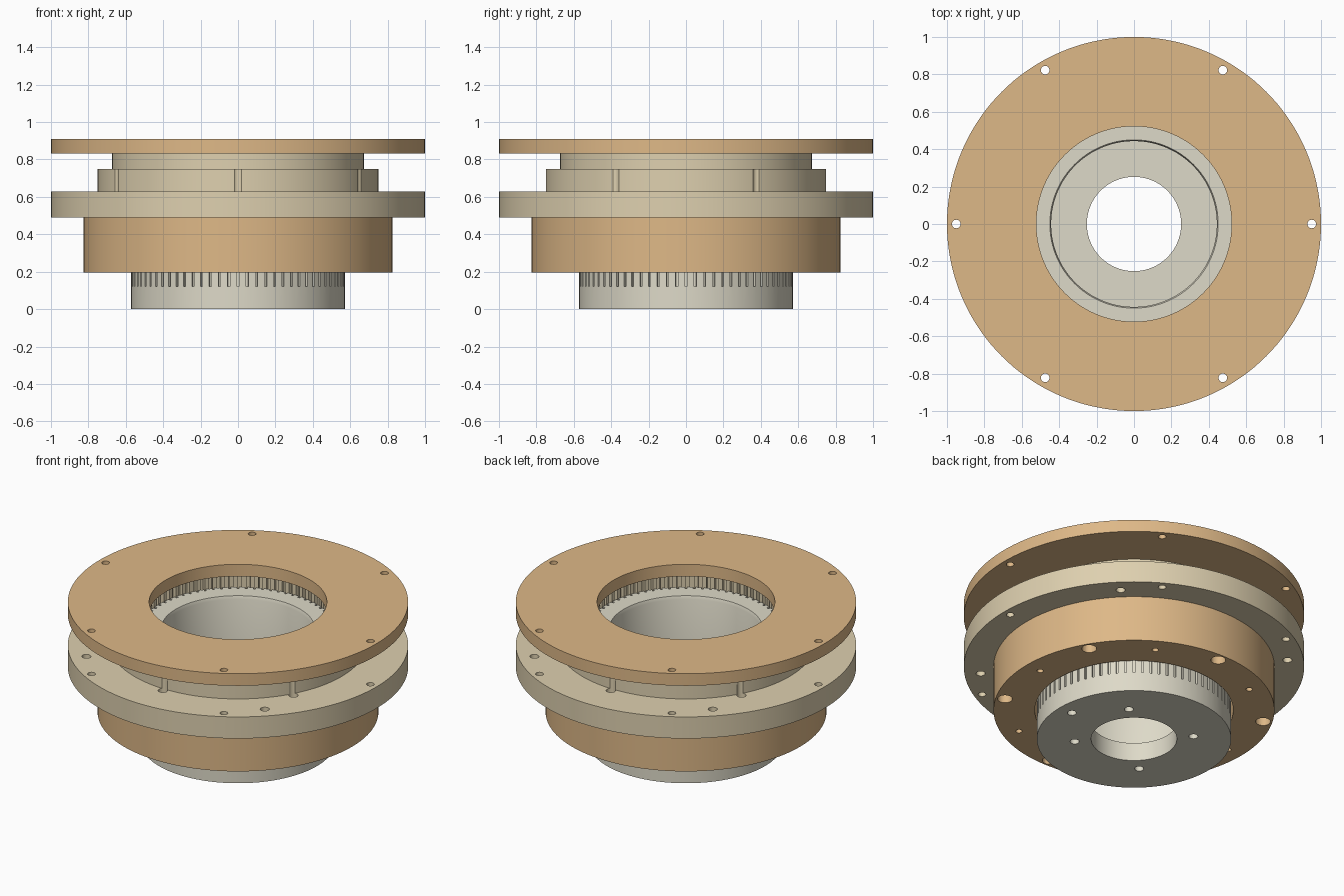
import bpy, bmesh
from math import radians, cos, sin
from mathutils import Matrix, Vector

if "Cube" in bpy.data.objects:
    bpy.data.objects.remove(bpy.data.objects["Cube"])

SEGMENTS = 144


def material(name, colour):
    mat = bpy.data.materials.new(name)
    mat.use_nodes = True
    mat.diffuse_color = (*colour, 1)
    mat.node_tree.nodes["Principled BSDF"].inputs["Base Color"].default_value = (*colour, 1)
    return mat


tan = material("tan", (0.73, 0.48, 0.243))
beige = material("beige", (0.73, 0.63, 0.43))
pale_grey = material("pale grey", (0.73, 0.70, 0.58))


def to_object(bm, name):
    bmesh.ops.recalc_face_normals(bm, faces=bm.faces)
    mesh = bpy.data.meshes.new(name)
    bm.to_mesh(mesh)
    bm.free()
    obj = bpy.data.objects.new(name, mesh)
    bpy.context.collection.objects.link(obj)
    return obj


def lathe(name, profile, mat):
    """Revolve a closed (radius, height) outline about z."""
    bm = bmesh.new()
    verts = [bm.verts.new((r, 0, z)) for r, z in profile]
    edges = [bm.edges.new((verts[i - 1], verts[i])) for i in range(len(verts))]
    bmesh.ops.spin(bm, geom=verts + edges, cent=(0, 0, 0), axis=(0, 0, 1),
                   angle=radians(360), steps=SEGMENTS, use_merge=True)
    bmesh.ops.remove_doubles(bm, verts=bm.verts, dist=1e-5)
    obj = to_object(bm, name)
    obj.data.materials.append(mat)
    return obj


def drill(bm, count, start, ring, radius, z0, z1):
    """Add a circle of drill cylinders to a cutter."""
    for i in range(count):
        a = radians(start + 360 * i / count)
        place = Matrix.Translation((ring * cos(a), ring * sin(a), (z0 + z1) / 2))
        bmesh.ops.create_cone(bm, cap_ends=True, segments=24, radius1=radius,
                              radius2=radius, depth=z1 - z0, matrix=place)


def slots(bm, count, r0, r1, width, z0, z1):
    """Add a circle of radial slot boxes to a cutter."""
    for i in range(count):
        place = (Matrix.Rotation(radians(360 * i / count), 4, "Z")
                 @ Matrix.Translation(((r0 + r1) / 2, 0, (z0 + z1) / 2))
                 @ Matrix.Diagonal(Vector((r1 - r0, width, z1 - z0, 1))))
        bmesh.ops.create_cube(bm, size=1, matrix=place)


def cut(obj, bm):
    cutter = to_object(bm, obj.name + "_cutter")
    cutter.hide_render = True
    mod = obj.modifiers.new("cuts", "BOOLEAN")
    mod.operation = "DIFFERENCE"
    mod.solver = "EXACT"
    mod.object = cutter
    bpy.context.view_layer.objects.active = obj
    bpy.ops.object.modifier_apply(modifier=mod.name)
    bpy.data.objects.remove(cutter)


def smooth(obj):
    bpy.ops.object.select_all(action="DESELECT")
    obj.select_set(True)
    bpy.context.view_layer.objects.active = obj
    bpy.ops.object.shade_smooth_by_angle(angle=radians(30))


# Top mounting plate
plate = lathe("top_plate", [(0.522, 0.832), (1, 0.832), (1, 0.91), (0.522, 0.91)], tan)
bm = bmesh.new()
drill(bm, 6, 0, 0.95, 0.023, 0.8, 0.95)
cut(plate, bm)

# Stepped, internally toothed ring with its wide flange
ring = lathe("toothed_ring", [(0.578, 0.49), (1, 0.49), (1, 0.63), (0.75, 0.63),
                              (0.75, 0.75), (0.673, 0.75), (0.673, 0.832),
                              (0.578, 0.832)], beige)
bm = bmesh.new()
drill(bm, 6, 0, 0.95, 0.023, 0.45, 0.68)
drill(bm, 4, 45, 0.905, 0.027, 0.45, 0.68)
drill(bm, 6, 30, 0.77, 0.028, 0.45, 0.78)
cut(ring, bm)
bm = bmesh.new()
slots(bm, 74, 0.56, 0.605, 0.024, 0.45, 0.86)
cut(ring, bm)

# Lower housing
housing = lathe("lower_housing", [(0.583, 0.195), (0.825, 0.195),
                                  (0.825, 0.49), (0.583, 0.49)], tan)
bm = bmesh.new()
drill(bm, 6, 30, 0.77, 0.044, 0.15, 0.52)
drill(bm, 6, 0, 0.72, 0.019, 0.15, 0.40)
cut(housing, bm)

# Inner cup with an open bore, a floor and outer teeth
cup = lathe("inner_cup", [(0.252, 0), (0.571, 0), (0.571, 0.74), (0.45, 0.74),
                          (0.443, 0.72), (0.443, 0.118), (0.252, 0.118)], pale_grey)
bm = bmesh.new()
slots(bm, 72, 0.553, 0.60, 0.013, 0.122, 0.78)
cut(cup, bm)
bm = bmesh.new()
drill(bm, 4, 45, 0.35, 0.027, -0.05, 0.09)
drill(bm, 1, 0, 0.477, 0.027, -0.05, 0.09)
cut(cup, bm)

for part in (plate, ring, housing, cup):
    smooth(part)
